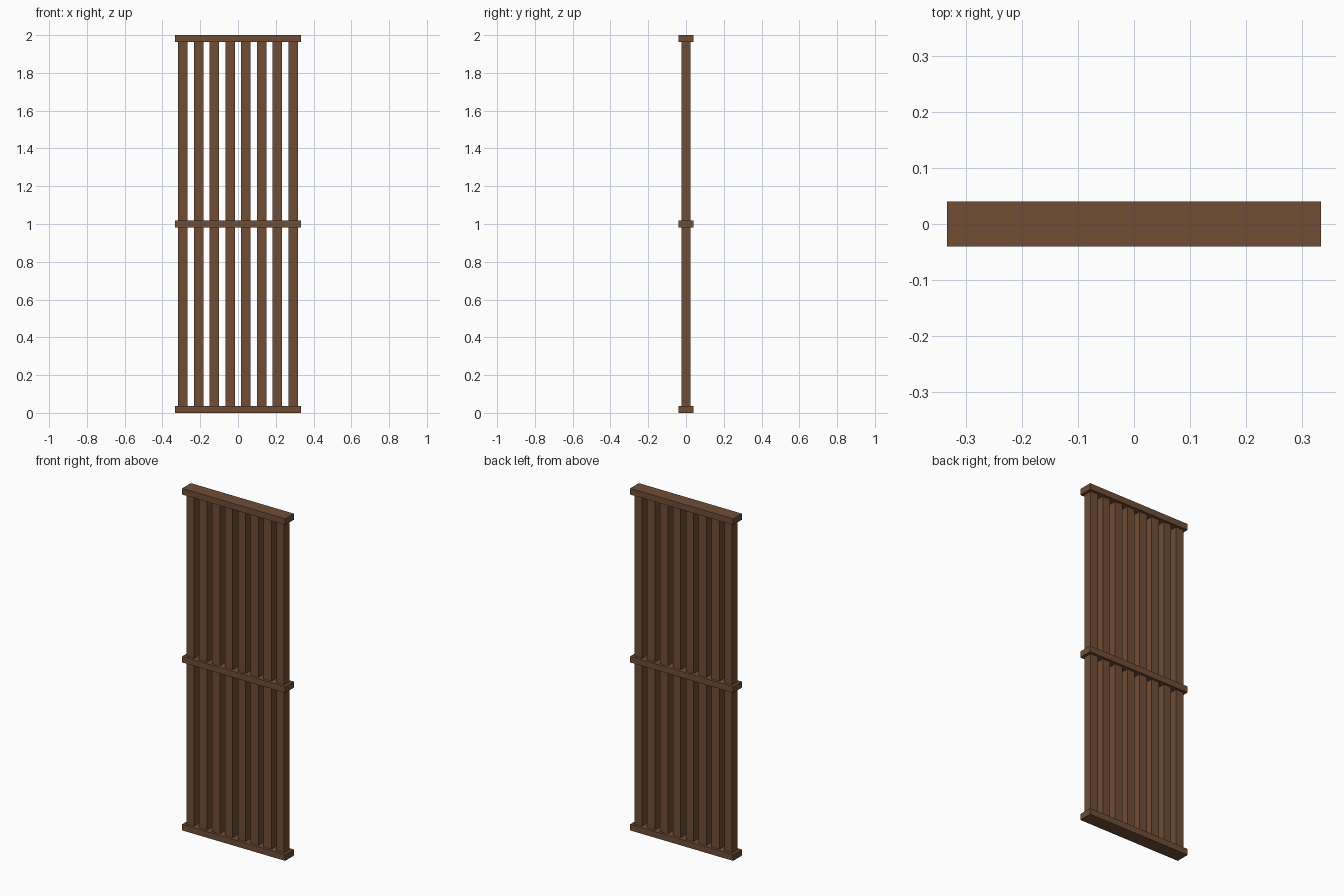
import bpy

cube = bpy.data.objects.get("Cube")
if cube:
    bpy.data.objects.remove(cube, do_unlink=True)

HEIGHT = 2.0
RAIL = (0.666, 0.08, 0.036)
BAR = 0.05
BAR_COUNT = 8
SPACING = 0.0833

# Dark brown wood
wood = bpy.data.materials.new("brown_wood")
wood.use_nodes = True
colour = (0.16, 0.075, 0.035, 1)
wood.diffuse_color = colour
bsdf = next(n for n in wood.node_tree.nodes if n.type == "BSDF_PRINCIPLED")
bsdf.inputs["Base Color"].default_value = colour


def box(name, size, centre):
    bpy.ops.mesh.primitive_cube_add(size=1, location=centre)
    obj = bpy.context.object
    obj.name = name
    obj.scale = size
    bpy.ops.object.transform_apply(location=False, rotation=False, scale=True)
    obj.data.materials.append(wood)


# Three horizontal rails
rail_heights = {
    "bottom_rail": RAIL[2] / 2,
    "middle_rail": HEIGHT / 2,
    "top_rail": HEIGHT - RAIL[2] / 2,
}
for name, z in rail_heights.items():
    box(name, RAIL, (0, 0, z))

# Square bars filling both panels between the rails
levels = list(rail_heights.values())
for panel, low, high in zip(("lower", "upper"), levels, levels[1:]):
    length = high - low - RAIL[2]
    for i in range(BAR_COUNT):
        x = (i - (BAR_COUNT - 1) / 2) * SPACING
        box(f"{panel}_bar_{i + 1}", (BAR, BAR, length), (x, 0, (low + high) / 2))
